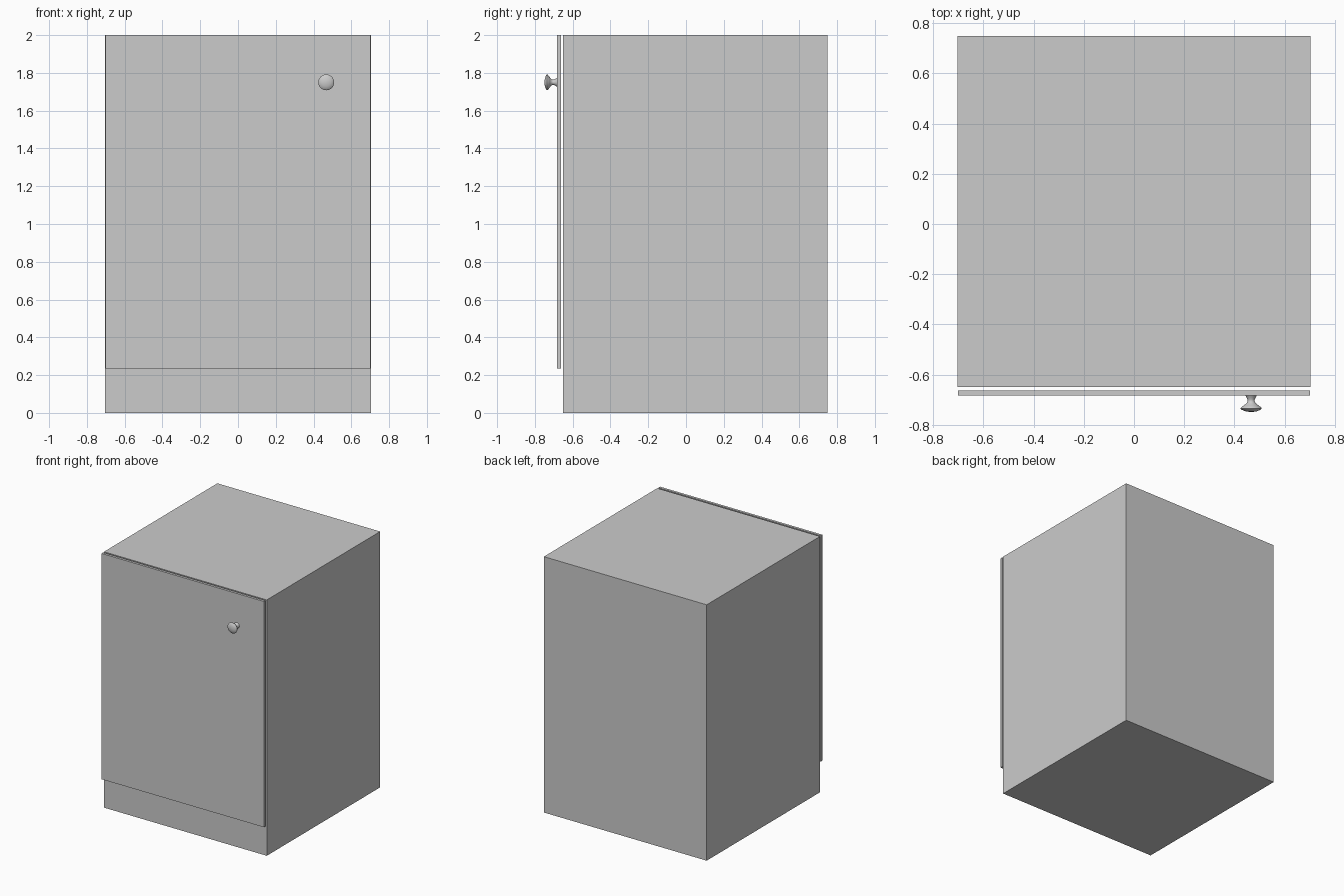
import bpy, bmesh, math
from mathutils import Matrix

if "Cube" in bpy.data.objects:
    bpy.data.objects.remove(bpy.data.objects["Cube"])


def box(name, lo, hi):
    """Axis-aligned box between two corners."""
    bm = bmesh.new()
    bmesh.ops.create_cube(bm, size=1)
    for v in bm.verts:
        v.co = [l + (c + 0.5) * (h - l) for c, l, h in zip(v.co, lo, hi)]
    return finish(name, bm)


def finish(name, bm):
    mesh = bpy.data.meshes.new(name)
    bm.to_mesh(mesh)
    bm.free()
    ob = bpy.data.objects.new(name, mesh)
    bpy.context.collection.objects.link(ob)
    return ob


def lathe_y(name, profile, x, z, steps=32):
    """Spin (radius, y) points about an axis parallel to y."""
    bm = bmesh.new()
    vs = [bm.verts.new((r, y, 0)) for r, y in profile]
    edges = [bm.edges.new(p) for p in zip(vs, vs[1:])]
    bmesh.ops.spin(bm, geom=vs + edges, cent=(0, 0, 0), axis=(0, 1, 0),
                   angle=math.tau, steps=steps)
    bmesh.ops.remove_doubles(bm, verts=bm.verts, dist=1e-5)
    bmesh.ops.recalc_face_normals(bm, faces=bm.faces)
    bm.transform(Matrix.Translation((x, 0, z)))
    return finish(name, bm)


# Carcass and the overlaid door, with a narrow gap between them
box("cabinet_body", (-0.704, -0.65, 0), (0.704, 0.75, 2))
box("door", (-0.702, -0.683, 0.235), (0.702, -0.663, 2))

# Turned knob: flared foot, narrow neck, domed head
knob = lathe_y("door_knob", [
    (0, -0.683), (0.023, -0.683), (0.019, -0.690), (0.014, -0.700),
    (0.014, -0.708), (0.020, -0.716), (0.032, -0.725), (0.041, -0.732),
    (0.042, -0.736), (0.037, -0.741), (0.022, -0.747), (0, -0.75)], 0.467, 1.75)
bpy.context.view_layer.objects.active = knob
knob.select_set(True)
bpy.ops.object.shade_smooth_by_angle(angle=math.radians(40))
